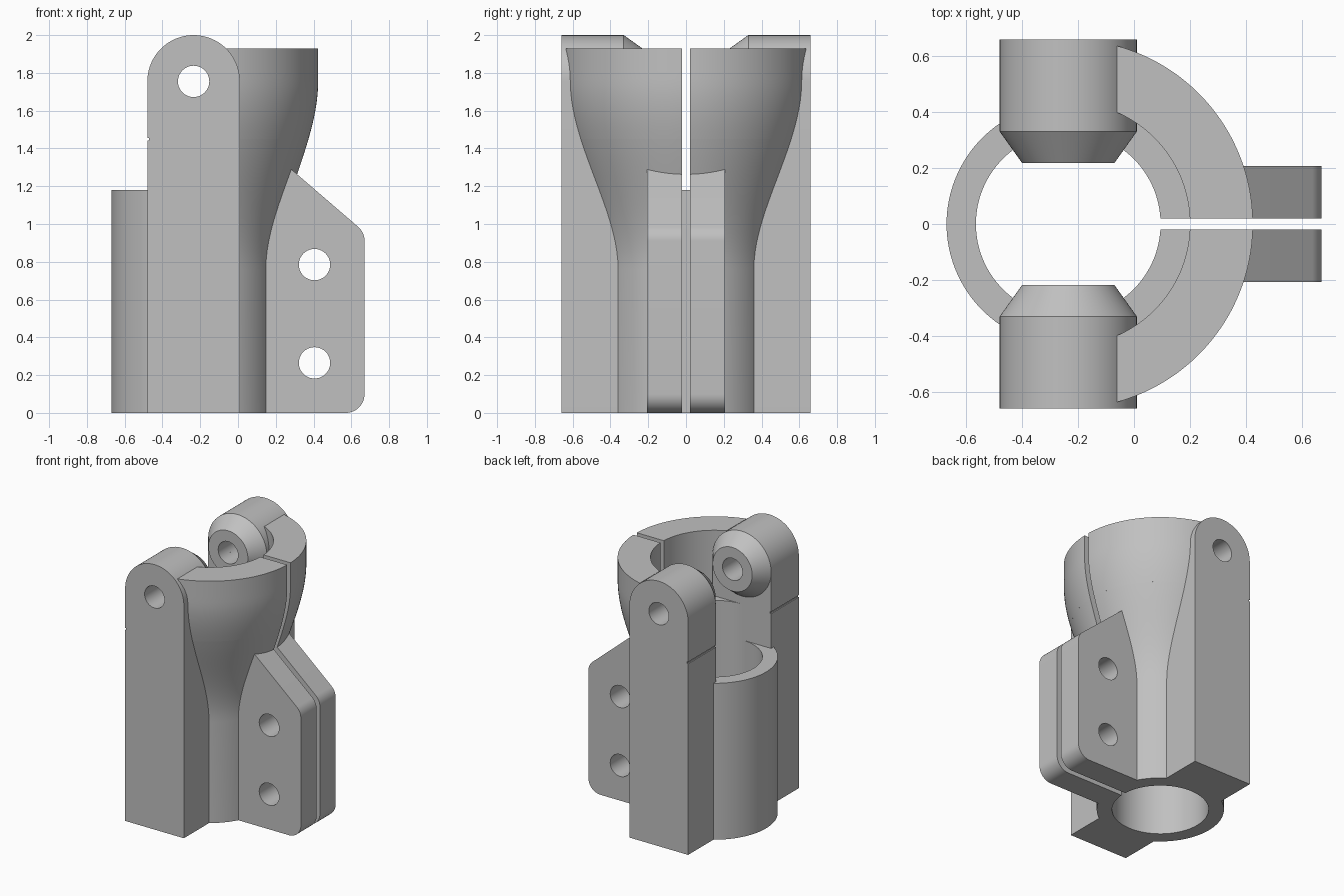
import bpy, bmesh, math
from mathutils import Vector

cube = bpy.data.objects.get("Cube")
if cube:
    bpy.data.objects.remove(cube, do_unlink=True)

AXIS = -0.235               # x of the bore axis
BORE, TUBE, BELL = 0.33, 0.435, 0.66
SLIT = 0.02                 # half width of the clamping slit
LEDGE, RIM, RING_TOP = 1.45, 1.93, 1.18
POST_R, PIN_Z, HOLE = 0.245, 1.755, 0.083

mat = bpy.data.materials.new("plain grey")
grey = (0.53, 0.53, 0.53, 1)
mat.use_nodes = True
mat.diffuse_color = grey
bsdf = next(n for n in mat.node_tree.nodes if n.type == 'BSDF_PRINCIPLED')
bsdf.inputs["Base Color"].default_value = grey


def finish(bm, name, mirror=True):
    """Smooth shading with sharp creases, then an optional mirror across y."""
    bmesh.ops.remove_doubles(bm, verts=bm.verts[:], dist=1e-5)
    bmesh.ops.recalc_face_normals(bm, faces=bm.faces[:])
    for f in bm.faces:
        f.smooth = True
    for e in bm.edges:
        e.smooth = len(e.link_faces) == 2 and e.calc_face_angle(0) < math.radians(25)
    mesh = bpy.data.meshes.new(name)
    bm.to_mesh(mesh)
    bm.free()
    mesh.materials.append(mat)
    obj = bpy.data.objects.new(name, mesh)
    bpy.context.collection.objects.link(obj)
    if mirror:
        mod = obj.modifiers.new("Mirror", 'MIRROR')
        mod.use_axis = (False, True, False)
        mod.use_mirror_merge = False
    return obj


def lathe(name, profile, start, end, steps, place, mirror=True, full=False):
    """Sweep a closed (r, h) profile; start and end give the angle for each r."""
    bm = bmesh.new()
    columns = []
    for i in range(steps + 1):
        col = []
        for r, h in profile:
            a = start(r) + (end(r) - start(r)) * i / steps
            col.append(bm.verts.new(place(r * math.cos(a), r * math.sin(a), h)))
        columns.append(col)
    n = len(profile)
    for a, b in zip(columns, columns[1:]):
        for j in range(n):
            k = (j + 1) % n
            bm.faces.new((a[j], a[k], b[k], b[j]))
    if not full:
        bm.faces.new(columns[0])
        bm.faces.new(columns[-1])
    return finish(bm, name, mirror)


def plate(name, outline, holes, y0, y1):
    """Extrude an (x, z) outline with round holes from y0 to y1."""
    bm = bmesh.new()
    loops = [outline] + [arc(x, z, HOLE, 0, 360, 40)[:-1] for x, z in holes]
    edges = []
    for loop in loops:
        vs = [bm.verts.new((x, y0, z)) for x, z in loop]
        edges += [bm.edges.new((vs[i - 1], vs[i])) for i in range(len(vs))]
    bmesh.ops.triangle_fill(bm, edges=edges, use_beauty=True, normal=(0, -1, 0))
    ext = bmesh.ops.extrude_face_region(bm, geom=bm.faces[:], use_keep_orig=True)
    moved = [g for g in ext["geom"] if isinstance(g, bmesh.types.BMVert)]
    bmesh.ops.translate(bm, verts=moved, vec=Vector((0, y1 - y0, 0)))
    return finish(bm, name)


def arc(x, z, r, d0, d1, n):
    angles = [math.radians(d0 + (d1 - d0) * i / n) for i in range(n + 1)]
    return [(x + r * math.cos(a), z + r * math.sin(a)) for a in angles]


def bell_radius(z):
    t = min(max((z - 0.76) / 1.0, 0), 1)
    return TUBE + (BELL - TUBE) * t * t * (3 - 2 * t)


def outer_wall(z0, z1, n):
    heights = [z0 + (z1 - z0) * i / n for i in range(n + 1)]
    return [(bell_radius(z), z) for z in heights]


def upright(x, y, h):
    return (AXIS + x, y, h)


def slit_angle(r):
    return math.asin(SLIT / r)


def quarter(r):
    return math.pi / 2


# Low half ring on the open side
lathe("open_side_ring",
      [(BORE, 0), (TUBE, 0), (TUBE, RING_TOP), (BORE, RING_TOP)],
      quarter, lambda r: 1.5 * math.pi, 64, upright, mirror=False)

# Flaring sleeve, split by the slit
lathe("flared_sleeve",
      [(BORE, 0), (TUBE, 0)] + outer_wall(0.76, LEDGE, 14) + [(BORE, LEDGE)],
      slit_angle, quarter, 36, upright)

# Wider collar above the inner ledge, trimmed flat beside the posts
lathe("upper_collar",
      [(TUBE, LEDGE)] + outer_wall(LEDGE, RIM, 12) + [(TUBE, RIM)],
      slit_angle, lambda r: math.acos((-0.06 - AXIS) / r), 36, upright)

# Round-topped posts with a pin hole and a fine groove on one edge
left, right = AXIS - POST_R, AXIS + POST_R
post = [(left, 0), (right, 0)] + arc(AXIS, PIN_Z, POST_R, 0, 180, 40)
post += [(left, LEDGE + 0.006), (left + 0.008, LEDGE + 0.006),
         (left + 0.008, LEDGE - 0.008), (left, LEDGE - 0.008)]
plate("pivot_posts", post, [(AXIS, PIN_Z)], BORE, BELL)

# Tapered bosses on the inner faces of the posts
lathe("tapered_bosses",
      [(HOLE, BORE), (POST_R, BORE), (0.165, 0.218), (HOLE, 0.218)],
      lambda r: 0, lambda r: 2 * math.pi, 80,
      lambda x, y, h: (AXIS + x, h, PIN_Z + y), full=True)

# Clamp ears with two bolt holes
ear = [(0.12, 0)] + arc(0.57, 0.10, 0.10, -90, 0, 12)
ear += arc(0.57, 0.91, 0.10, 0, 48, 8) + [(0.29, 1.283), (0.12, 1.432)]
plate("clamp_ears", ear, [(0.405, 0.265), (0.405, 0.785)], SLIT, 0.207)
